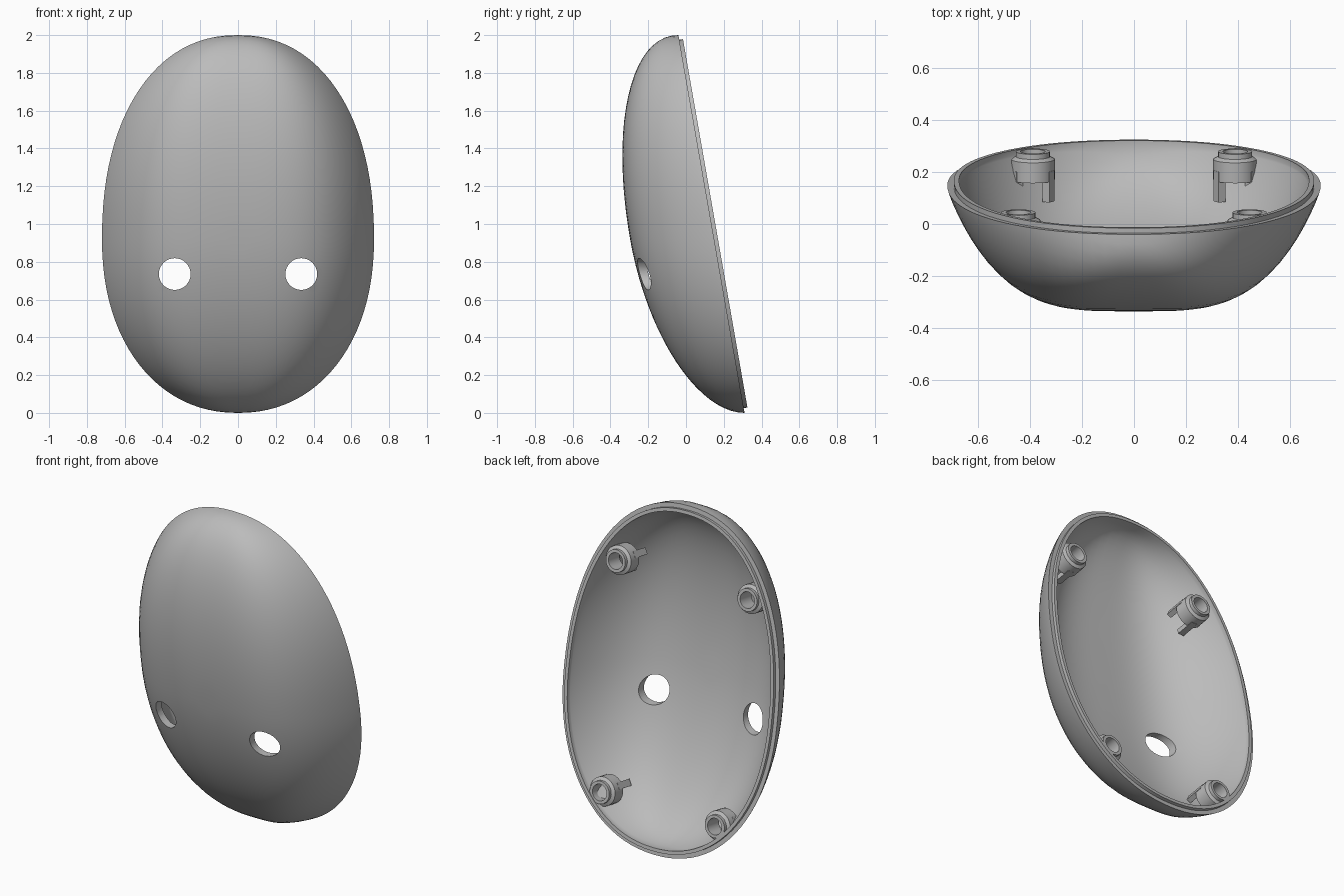
import bpy, bmesh, math
from mathutils import Vector, Matrix

cube = bpy.data.objects.get("Cube")
if cube:
    bpy.data.objects.remove(cube, do_unlink=True)

mat = bpy.data.materials.new("plain grey")
mat.use_nodes = True
GREY = (0.5, 0.5, 0.5, 1)
mat.diffuse_color = GREY
mat.node_tree.nodes["Principled BSDF"].inputs["Base Color"].default_value = GREY

SEG, RINGS = 96, 20
Z0 = 0.92                                       # height of the widest point
WIDTH, TOP, BOTTOM, DEPTH = 0.72, 1.08, 0.92, 0.445
RIM_NORMAL = Vector((0, 1, 0.175)).normalized()


def rim_y(z):
    return 0.31 - 0.175 * z


def power(v, e):
    return math.copysign(abs(v) ** e, v)


def ring(inset, s, lift=0.0):
    """One closed loop of the dome: s = 1 is the rim, s = 0 the front."""
    pts = []
    for i in range(SEG):
        c, q = (f(math.tau * i / SEG) for f in (math.cos, math.sin))
        high = q >= 0
        n, m = (2.2, 2.05) if high else (2.15, 2.0)
        height = (TOP if high else BOTTOM) - inset
        x = s * (WIDTH - inset) * power(c, 2 / n)
        h = s * power(q, 2 / n)
        z = Z0 + height * h
        half = (WIDTH - inset) * max(0, 1 - abs(h) ** n) ** (1 / n)
        side = min(1, abs(x) / half) if half > 1e-5 else 1
        deep = (DEPTH - inset) * max(0, 1 - abs(h) ** m) ** (1 / m)
        # flat front with sloping flanks
        deep *= max(0, 1 - side ** 3.6) ** 0.92 if s < 1 else 0
        pts.append(Vector((x, rim_y(z) - deep, z)) + RIM_NORMAL * lift)
    return pts


def dome(inset):
    return [ring(inset, math.cos(math.pi / 2 * k / RINGS)) for k in range(RINGS)]


def finish(bm, name):
    bmesh.ops.recalc_face_normals(bm, faces=bm.faces)
    mesh = bpy.data.meshes.new(name)
    bm.to_mesh(mesh)
    bm.free()
    mesh.materials.append(mat)
    ob = bpy.data.objects.new(name, mesh)
    bpy.context.collection.objects.link(ob)
    return ob


def skin(loops, name):
    """Bridge successive loops with quads and cap both ends."""
    bm = bmesh.new()
    rows = [[bm.verts.new(p) for p in loop] for loop in loops]
    for a, b in zip(rows, rows[1:]):
        for i in range(SEG):
            j = (i + 1) % SEG
            bm.faces.new((a[i], a[j], b[j], b[i]))
    for row in (rows[0], rows[-1]):
        bm.faces.new(row)
    return finish(bm, name)


def activate(ob):
    bpy.ops.object.select_all(action='DESELECT')
    ob.select_set(True)
    bpy.context.view_layer.objects.active = ob


def boolean(ob, tool, operation):
    mod = ob.modifiers.new("cut", 'BOOLEAN')
    mod.operation, mod.object, mod.solver = operation, tool, 'EXACT'
    activate(ob)
    bpy.ops.object.modifier_apply(modifier=mod.name)


def smooth(ob):
    activate(ob)
    bpy.ops.object.shade_smooth_by_angle(angle=math.radians(35))


def remove(ob):
    bpy.data.objects.remove(ob, do_unlink=True)


# Shell: outer dome, stepped rim with raised tongue, inner dome
WALL = 0.045
rim = [ring(0.025, 1), ring(0.025, 1, 0.02), ring(WALL, 1, 0.02)]
shell = skin(dome(0)[::-1] + rim + dome(WALL), "face_shell")

# Round eye holes
for side in (-1, 1):
    bm = bmesh.new()
    bmesh.ops.create_cone(bm, cap_ends=True, segments=32, radius1=0.084, radius2=0.084, depth=0.8,
                          matrix=Matrix.Translation((side * 0.335, -0.25, 0.735))
                          @ Matrix.Rotation(math.pi / 2, 4, 'X'))
    cutter = finish(bm, "eye_cutter")
    boolean(shell, cutter, 'DIFFERENCE')
    remove(cutter)
smooth(shell)

# Solid that trims the posts where they meet the shell
trim = skin([ring(0.03, 1, 0.06)] + dome(0.03), "post_trim")
trim.hide_render = True


def post(name, x, y, z, length):
    """Hollow screw post with a stepped collar and three legs into the shell."""
    bm = bmesh.new()
    # radius and depth along the axis, from the bore round to the outside
    profile = [(0.048, -length), (0.048, 0), (0.066, 0), (0.066, -0.02),
               (0.085, -0.03), (0.085, -length)]
    n = 24
    rows = [[bm.verts.new((r * math.cos(math.tau * i / n), r * math.sin(math.tau * i / n), d))
             for i in range(n)] for r, d in profile]
    for a, b in zip(rows, rows[1:] + rows[:1]):
        for i in range(n):
            j = (i + 1) % n
            bm.faces.new((a[i], a[j], b[j], b[i]))
    frame = Matrix.Translation((x, y, z)) @ RIM_NORMAL.to_track_quat('Z', 'Y').to_matrix().to_4x4()
    bmesh.ops.transform(bm, matrix=frame, verts=bm.verts)
    tube = finish(bm, name)
    boolean(tube, trim, 'INTERSECT')
    smooth(tube)
    for k in range(3):
        leg_bm = bmesh.new()
        bmesh.ops.create_cube(leg_bm, size=1, matrix=frame
                              @ Matrix.Rotation(math.tau * k / 3 - math.pi / 2, 4, 'Z')
                              @ Matrix.Translation((0.07, 0, -length - 0.02))
                              @ Matrix.Diagonal((0.03, 0.04, 0.12, 1)))
        leg = finish(leg_bm, name + "_leg")
        boolean(leg, trim, 'INTERSECT')


for side, label in ((1, "left"), (-1, "right")):
    post(label + "_upper_post", side * 0.446, 0.045, 1.577, 0.11)
    post(label + "_lower_post", side * 0.39, 0.28, 0.265, 0.11)

remove(trim)
